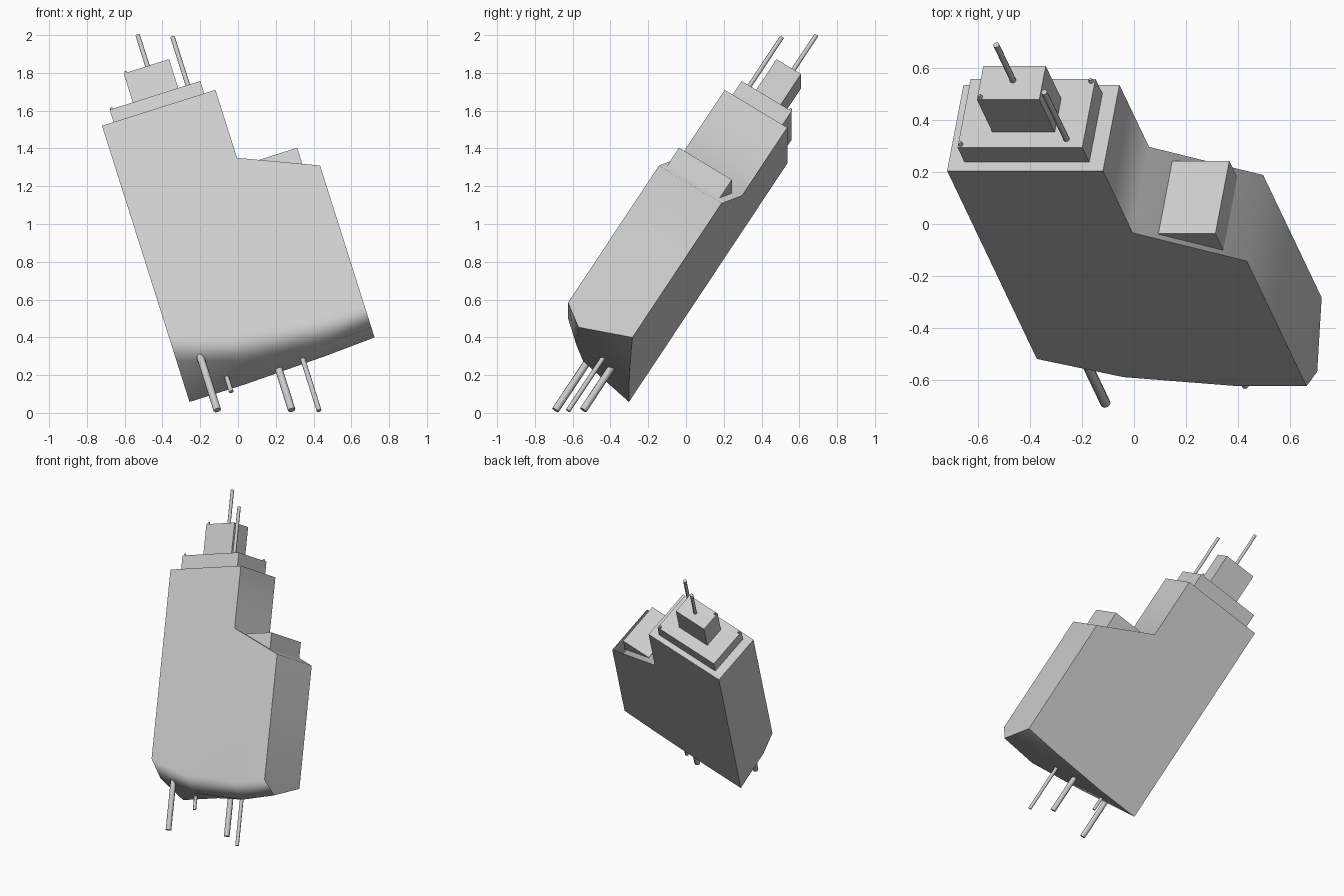
import bpy, bmesh, math
from mathutils import Matrix, Vector

cube = bpy.data.objects.get("Cube")
if cube:
    bpy.data.objects.remove(cube, do_unlink=True)

# Single flat colour
grey = bpy.data.materials.new("light_grey")
grey.use_nodes = True
colour = (0.6, 0.6, 0.6, 1)
grey.diffuse_color = colour
grey.node_tree.nodes["Principled BSDF"].inputs["Base Color"].default_value = colour

# Tilted frame: u = width, v = depth, w = height; origin at the hull's front top corner
U = Vector((0.953, 0, 0.302)).normalized()
V = Vector((0.154, 0.846, -0.513))
V = (V - U * V.dot(U)).normalized()
W = U.cross(V)
tilt = Matrix((U, V, W)).transposed().to_4x4()
tilt.translation = (-0.72, 0.205, 1.52)


def finish(name, bm, angle=30):
    bmesh.ops.recalc_face_normals(bm, faces=bm.faces)
    mesh = bpy.data.meshes.new(name)
    bm.to_mesh(mesh)
    bm.free()
    mesh.materials.append(grey)
    ob = bpy.data.objects.new(name, mesh)
    bpy.context.collection.objects.link(ob)
    ob.matrix_world = tilt
    bpy.ops.object.select_all(action='DESELECT')
    ob.select_set(True)
    bpy.context.view_layer.objects.active = ob
    bpy.ops.object.shade_smooth_by_angle(angle=math.radians(angle))
    return ob


def box(name, lo, hi):
    bm = bmesh.new()
    lo, hi = Vector(lo), Vector(hi)
    size = Matrix.Diagonal((hi - lo).to_4d())
    size[3][3] = 1
    bmesh.ops.create_cube(bm, size=1, matrix=Matrix.Translation((lo + hi) / 2) @ size)
    finish(name, bm)


def rod(name, u, v, bottom, top, radius, tip=None):
    bm = bmesh.new()
    bmesh.ops.create_cone(bm, cap_ends=True, segments=8, radius1=radius,
                          radius2=radius if tip is None else tip, depth=top - bottom,
                          matrix=Matrix.Translation((u, v, (bottom + top) / 2)))
    finish(name, bm, 50)


# Main hull: stepped top outline, rounded underside made of three rows
DEPTH = 0.392
roof = [(0, 0), (0.63, 0), (0.63, -0.447), (1.037, -0.65)]
columns = [1.037, 0.76, 0.315, 0]
rows = [(0, (-1.551, -1.551, -1.486, -1.355)),
        (0.12, (-1.637, -1.655, -1.59, -1.47)),
        (DEPTH, (-1.532, -1.55, -1.567, -1.567))]
bm = bmesh.new()
front = [bm.verts.new((u, 0, w)) for u, w in roof]
back = [bm.verts.new((u, DEPTH, w)) for u, w in roof]
under = [[bm.verts.new((u, v, w)) for u, w in zip(columns, ws)] for v, ws in rows]
bm.faces.new(front + under[0])
bm.faces.new(back + under[2])
for i in range(3):
    bm.faces.new((front[i], front[i + 1], back[i + 1], back[i]))
    for a, b in zip(under, under[1:]):
        bm.faces.new((a[i], a[i + 1], b[i + 1], b[i]))
for end, col in ((3, 0), (0, 3)):
    bm.faces.new([front[end]] + [row[col] for row in under] + [back[end]])
hull = finish("main_hull", bm, 66)
weighted = hull.modifiers.new("weighted_normals", 'WEIGHTED_NORMAL')
weighted.keep_sharp = True

# Stacked upper tiers and the block on the sloping shoulder
box("upper_tier", (0.064, 0.039, -0.01), (0.568, 0.352, 0.106))
box("top_block", (0.193, 0.109, 0.1), (0.445, 0.263, 0.34))
box("shoulder_block", (0.72, 0.022, -0.64), (0.95, 0.353, -0.487))

# Antennas
rod("tall_antenna", 0.325, 0.196, 0.33, 0.597, 0.012)
rod("side_antenna", 0.498, 0.077, 0.1, 0.445, 0.012)

# Small corner lamps
for i, (u, v, w) in enumerate(((0.075, 0.053, 0.106), (0.553, 0.34, 0.106), (0.205, 0.12, 0.34))):
    rod(f"corner_lamp_{i + 1}", u, v, w - 0.005, w + 0.016, 0.011, 0.006)

# Rods hanging below the hull
for i, (u, v, w, r) in enumerate(((0.127, 0.109, -1.848, 0.02), (0.227, 0.25, -1.676, 0.012),
                                  (0.503, 0.297, -1.869, 0.02), (0.64, 0.254, -1.952, 0.013))):
    rod(f"lower_rod_{i + 1}", u, v, w, -1.45, r)
